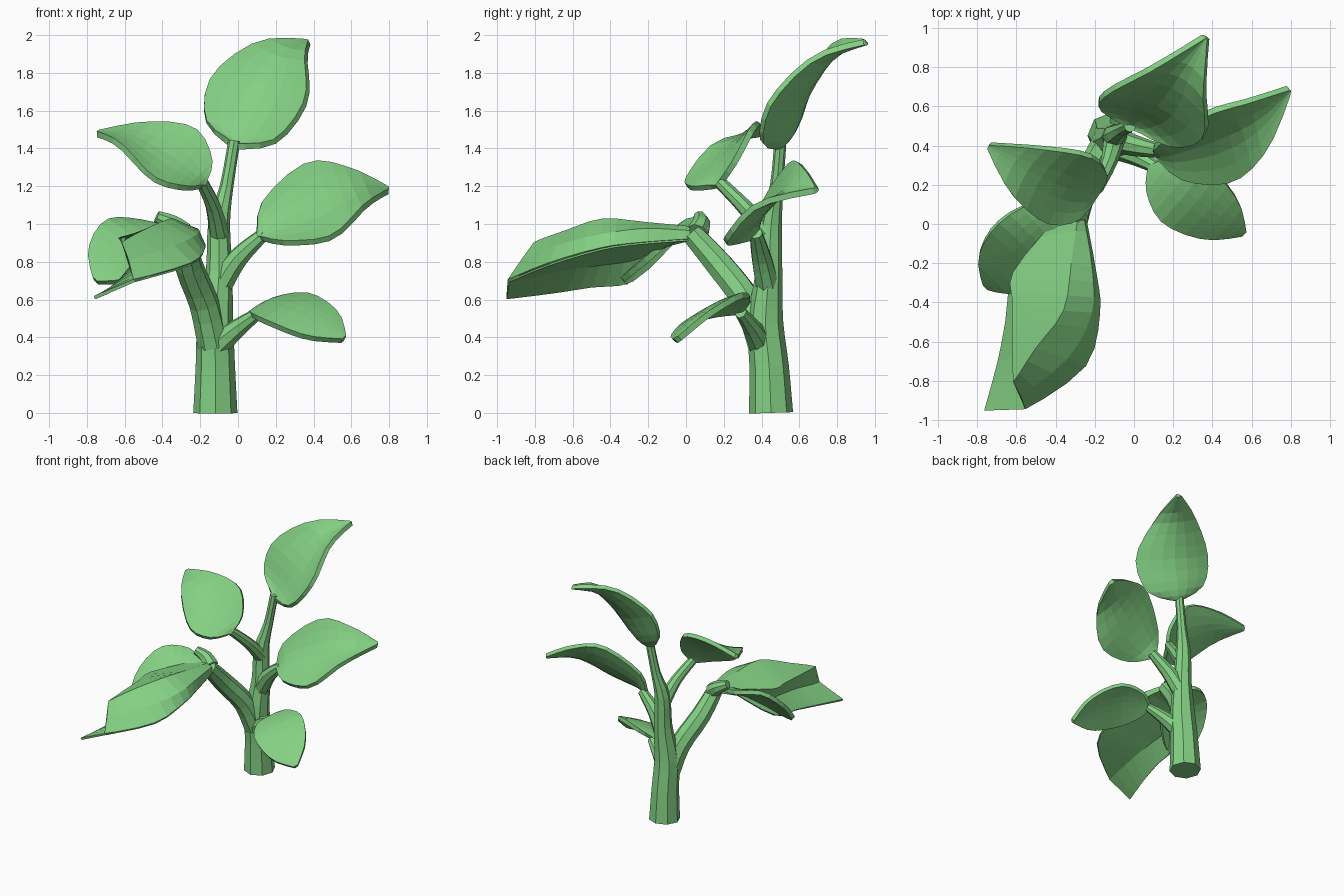
import bpy
import bmesh
from math import pi, sin
from mathutils import Vector

default_cube = bpy.data.objects.get("Cube")
if default_cube:
    bpy.data.objects.remove(default_cube, do_unlink=True)

green = bpy.data.materials.new("leaf_green")
green.use_nodes = True
green.diffuse_color = (0.23, 0.63, 0.23, 1)
shader = next(n for n in green.node_tree.nodes if n.type == "BSDF_PRINCIPLED")
shader.inputs["Base Color"].default_value = green.diffuse_color


def sample(points, t):
    """Point at t (0 to 1) on a smooth curve through the points."""
    points = [Vector(p) for p in points]
    last = len(points) - 1
    i = min(int(t * last), last - 1)
    u = t * last - i
    a = points[max(i - 1, 0)]
    b, c = points[i], points[i + 1]
    d = points[min(i + 2, last)]
    return b + (c - a) * u / 2 + (a * 2 - b * 5 + c * 4 - d) * u**2 / 2 \
        + (b * 3 - a - c * 3 + d) * u**3 / 2


def sheet(name, rows, thickness):
    """Thin solid sheet lofted through rows of points."""
    bm = bmesh.new()
    grid = [[bm.verts.new(p) for p in row] for row in rows]
    for lower, upper in zip(grid, grid[1:]):
        for k in range(len(lower) - 1):
            bm.faces.new((lower[k], lower[k + 1], upper[k + 1], upper[k]))
    bmesh.ops.remove_doubles(bm, verts=bm.verts, dist=0.001)
    bmesh.ops.recalc_face_normals(bm, faces=bm.faces)
    mesh = bpy.data.meshes.new(name)
    bm.to_mesh(mesh)
    bm.free()
    mesh.materials.append(green)
    obj = bpy.data.objects.new(name, mesh)
    bpy.context.collection.objects.link(obj)
    solid = obj.modifiers.new("thickness", "SOLIDIFY")
    solid.thickness = thickness
    solid.offset = 0


def leaf(name, base, tip, cup, left_edge, right_edge, length_cuts=12, width_cuts=6):
    """Leaf spanned between two edges, bowed by the cup vector, with a blunt tip."""
    rows = []
    for i in range(length_cuts + 1):
        t = 0.96 * i / length_cuts
        left = sample([base, *left_edge, tip], t)
        right = sample([base, *right_edge, tip], t)
        row = []
        for k in range(width_cuts + 1):
            s = k / width_cuts
            row.append(left.lerp(right, s) + Vector(cup) * sin(pi * s) * sin(pi * t))
        rows.append(row)
    sheet(name, rows, 0.032)


def stalk(name, path):
    """Eight-sided tapering stalk; each path entry is (point, radius)."""
    curve = bpy.data.curves.new(name, "CURVE")
    curve.dimensions = "3D"
    curve.bevel_depth = 1
    curve.bevel_resolution = 2
    curve.use_fill_caps = True
    spline = curve.splines.new("POLY")
    steps = 3 * (len(path) - 1)
    spline.points.add(steps)
    for i, point in enumerate(spline.points):
        t = i / steps
        point.co = (*sample([p for p, r in path], t), 1)
        point.radius = sample([(r, 0, 0) for p, r in path], t).x
    spline.use_smooth = False
    curve.materials.append(green)
    obj = bpy.data.objects.new(name, curve)
    bpy.context.collection.objects.link(obj)
    bpy.ops.object.select_all(action="DESELECT")
    obj.select_set(True)
    bpy.context.view_layer.objects.active = obj
    bpy.ops.object.convert(target="MESH")


# Trunk running up into the top leaf stem
stalk("trunk", [((-0.12, 0.45, 0), 0.117), ((-0.12, 0.44, 0.25), 0.104),
                ((-0.12, 0.42, 0.48), 0.095), ((-0.1, 0.44, 0.75), 0.07),
                ((-0.1, 0.45, 1), 0.058), ((-0.06, 0.48, 1.2), 0.036),
                ((-0.02, 0.5, 1.44), 0.032)])

# Side branches
stalk("front_branch", [((-0.13, 0.41, 0.36), 0.085), ((-0.18, 0.33, 0.58), 0.08),
                       ((-0.26, 0.18, 0.78), 0.075), ((-0.29, 0.03, 0.95), 0.06)])
stalk("branch_knob", [((-0.29, 0.06, 0.95), 0.062), ((-0.35, 0.08, 1), 0.05),
                      ((-0.43, 0.07, 1.04), 0.032)])
stalk("low_right_stem", [((-0.11, 0.4, 0.36), 0.07), ((0, 0.35, 0.45), 0.05),
                         ((0.11, 0.29, 0.53), 0.032)])
stalk("middle_right_stem", [((-0.09, 0.43, 0.68), 0.065), ((0, 0.4, 0.82), 0.055),
                            ((0.14, 0.37, 0.95), 0.035)])
stalk("upper_left_stem", [((-0.1, 0.43, 0.95), 0.055), ((-0.13, 0.31, 1.09), 0.042),
                          ((-0.19, 0.18, 1.22), 0.034)])

# Leaves
leaf("top_leaf", (-0.02, 0.49, 1.41), (0.38, 0.97, 1.97), (0.02, 0.06, -0.04),
     [(-0.17, 0.59, 1.55), (-0.14, 0.67, 1.78), (0.1, 0.8, 1.96)],
     [(0.2, 0.4, 1.44), (0.36, 0.45, 1.65), (0.36, 0.68, 1.88)])
leaf("middle_right_leaf", (0.1, 0.36, 0.93), (0.81, 0.7, 1.18), (0, 0.05, -0.03),
     [(0.13, 0.42, 1.12), (0.36, 0.56, 1.32), (0.59, 0.63, 1.29)],
     [(0.25, 0.23, 0.9), (0.5, 0.22, 0.93), (0.68, 0.38, 1.1)])
leaf("low_right_leaf", (0.08, 0.29, 0.53), (0.57, -0.05, 0.38), (0.02, 0.01, 0.02),
     [(0.2, 0.34, 0.6), (0.38, 0.29, 0.62), (0.53, 0.12, 0.52)],
     [(0.07, 0.16, 0.52), (0.15, 0.01, 0.48), (0.36, -0.07, 0.4)])
leaf("upper_left_leaf", (-0.18, 0.17, 1.2), (-0.76, 0.41, 1.48), (-0.02, 0.02, -0.02),
     [(-0.28, 0.03, 1.19), (-0.45, 0.01, 1.24), (-0.63, 0.16, 1.42)],
     [(-0.14, 0.26, 1.33), (-0.23, 0.35, 1.5), (-0.48, 0.39, 1.53)])
leaf("low_left_leaf", (-0.32, 0.03, 0.96), (-0.76, -0.32, 0.69), (-0.01, 0.01, 0.02),
     [(-0.36, -0.08, 0.92), (-0.45, -0.22, 0.8), (-0.61, -0.34, 0.7)],
     [(-0.52, 0.1, 1.01), (-0.7, 0, 1.01), (-0.79, -0.16, 0.86)])

# Folded front leaf: outer edge, shoulder, ridge, fold corner, inner crease, blade edge
outer_edge = [(-0.25, 0.02, 0.92), (-0.2, -0.25, 0.9), (-0.18, -0.45, 0.87),
              (-0.25, -0.72, 0.79), (-0.55, -0.94, 0.7)]
shoulder = [(-0.26, 0.02, 0.96), (-0.22, -0.22, 0.97), (-0.22, -0.45, 0.94),
            (-0.34, -0.68, 0.88), (-0.58, -0.87, 0.8)]
ridge = [(-0.29, 0.02, 0.98), (-0.32, -0.2, 1), (-0.36, -0.44, 1.02),
         (-0.5, -0.63, 0.96), (-0.61, -0.8, 0.9)]
corner = [(-0.41, 0, 0.97), (-0.61, -0.25, 0.93), (-0.61, -0.4, 0.92),
          (-0.61, -0.6, 0.91), (-0.61, -0.8, 0.9)]
crease = [(-0.4, -0.03, 0.92), (-0.53, -0.26, 0.82), (-0.54, -0.45, 0.79),
          (-0.54, -0.65, 0.76), (-0.55, -0.94, 0.7)]
blade = [(-0.42, -0.06, 0.9), (-0.61, -0.28, 0.7), (-0.65, -0.5, 0.67),
         (-0.69, -0.7, 0.64), (-0.76, -0.95, 0.61)]
for part, folds in (("folded_front_leaf", [outer_edge, shoulder, ridge, corner, crease, blade]),
                    ("folded_leaf_underside", [outer_edge, crease])):
    sheet(part, [[sample(row, i / 12) for i in range(13)] for row in folds], 0.018)
